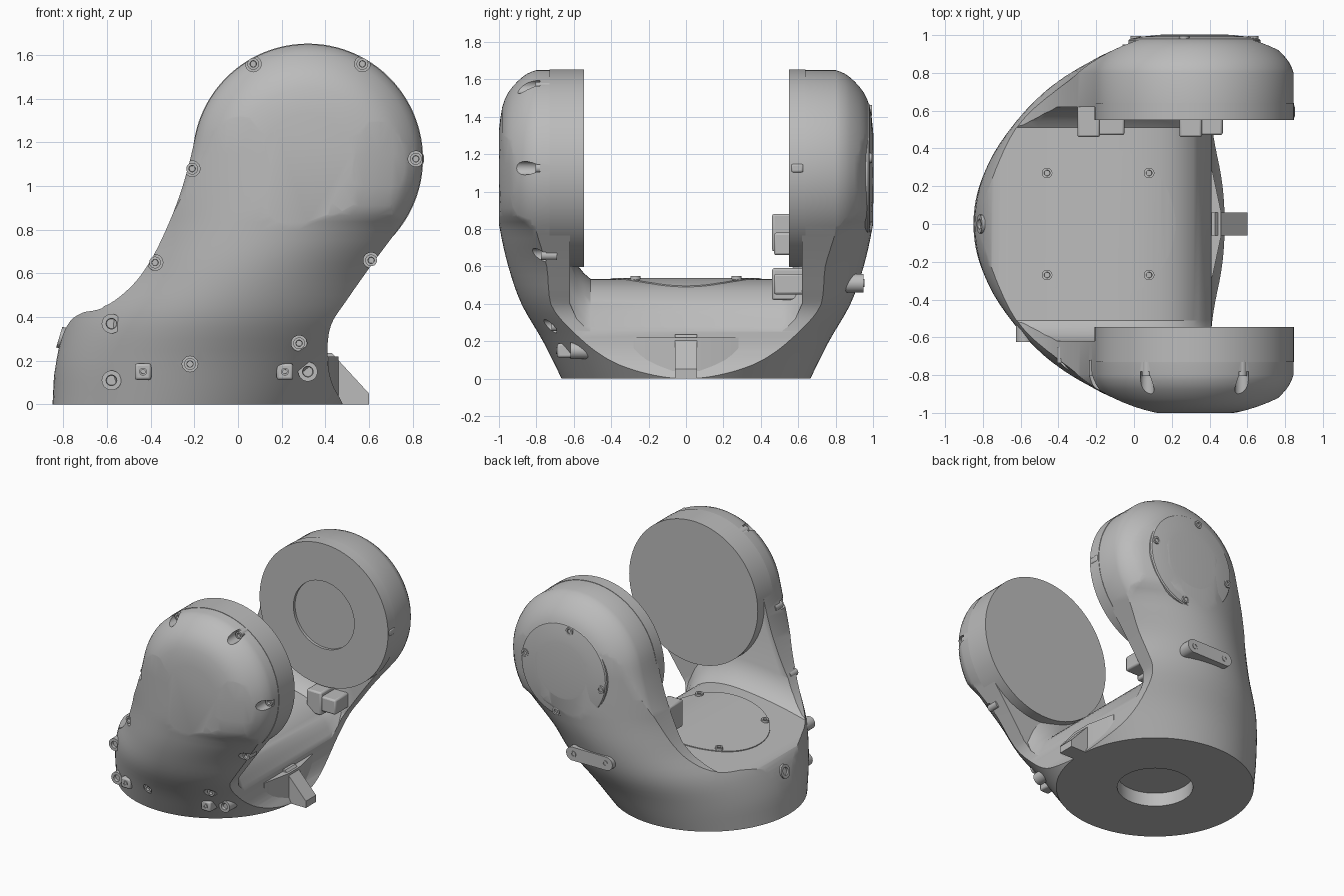
import bpy, bmesh
from math import sin, cos, pi, radians, sqrt
from mathutils import Vector, Matrix

if "Cube" in bpy.data.objects:
    bpy.data.objects.remove(bpy.data.objects["Cube"], do_unlink=True)

grey = bpy.data.materials.new("cast grey")
grey.use_nodes = True
grey.diffuse_color = (0.5, 0.5, 0.5, 1)
grey.node_tree.nodes["Principled BSDF"].inputs["Base Color"].default_value = (0.5, 0.5, 0.5, 1)
parts = []


def loft(name, rings):
    """Skin a stack of equal rings and cap both ends."""
    bm = bmesh.new()
    rows = [[bm.verts.new(p) for p in ring] for ring in rings]
    n = len(rows[0])
    for low, high in zip(rows, rows[1:]):
        for i in range(n):
            j = (i + 1) % n
            bm.faces.new((low[i], low[j], high[j], high[i]))
    bm.faces.new(rows[0][::-1])
    bm.faces.new(rows[-1])
    bmesh.ops.recalc_face_normals(bm, faces=bm.faces)
    mesh = bpy.data.meshes.new(name)
    bm.to_mesh(mesh)
    bm.free()
    obj = bpy.data.objects.new(name, mesh)
    bpy.context.collection.objects.link(obj)
    parts.append(obj)
    return obj


def lathe(name, centre, axis, profile, sides=32):
    """Turn (radius, height) pairs about an axis through the centre."""
    turn = Matrix.Translation(centre) @ Vector(axis).to_track_quat("Z", "Y").to_matrix().to_4x4()
    return loft(name, [[turn @ Vector((r * cos(2 * pi * i / sides), r * sin(2 * pi * i / sides), h))
                        for i in range(sides)] for r, h in profile])


def screw(name, centre, axis, r=0.032, height=0.05):
    return lathe(name, centre, axis, [(r, -0.06), (r, height), (r * 0.55, height),
                                      (r * 0.5, height - 0.02)], 18)


def box(name, low, high):
    obj = loft(name, [[(low[0], low[1], z), (high[0], low[1], z), (high[0], high[1], z),
                       (low[0], high[1], z)] for z in (low[2], high[2])])
    bevel = obj.modifiers.new("soft edges", "BEVEL")
    bevel.width, bevel.segments = 0.012, 2
    return obj


def boolean(obj, cutter, operation="DIFFERENCE"):
    mod = obj.modifiers.new("cut", "BOOLEAN")
    mod.object, mod.operation, mod.solver = cutter, operation, "EXACT"
    graph = bpy.context.evaluated_depsgraph_get()
    mesh = bpy.data.meshes.new_from_object(obj.evaluated_get(graph))
    obj.modifiers.clear()
    obj.data = mesh
    parts.remove(cutter)
    bpy.data.objects.remove(cutter, do_unlink=True)


def spline(points, steps=4):
    """Smooth curve through the points."""
    pts = [Vector(p) for p in points]
    pts = [2 * pts[0] - pts[1]] + pts + [2 * pts[-1] - pts[-2]]
    out = []
    for a, b, c, d in zip(pts, pts[1:], pts[2:], pts[3:]):
        for k in range(steps):
            t = k / steps
            out.append(0.5 * (2 * b + (c - a) * t + (2 * a - 5 * b + 4 * c - d) * t ** 2
                              + (3 * b - a - 3 * c + d) * t ** 3))
    return out + [pts[-2]]


# Hull: height, centre x, half length, half width
HULL = [Vector(v) for v in ((0, -0.185, 0.665, 0.665), (0.2, -0.1, 0.735, 0.765),
                            (0.4, 0, 0.78, 0.88), (0.6, 0.1, 0.78, 0.95),
                            (0.8, 0.22, 0.87, 0.995), (1.0, 0.32, 1.0, 1.02),
                            (1.75, 0.32, 1.0, 1.02))]


def hull_y(x, z):
    for a, b in zip(HULL, HULL[1:]):
        if a[0] <= z <= b[0]:
            s = a.lerp(b, (z - a[0]) / (b[0] - a[0]))
            return s[3] * sqrt(max(0, 1 - ((x - s[1]) / s[2]) ** 2))


# Side outline of fork and base
PX, PZ, PR = 0.32, 1.125, 0.525
arc = [Vector((PX + PR * cos(radians(a)), PZ + PR * sin(radians(a)))) for a in range(-36, 169, 4)]
left = spline([arc[-1], (-0.225, 1.1), (-0.27, 0.95), (-0.33, 0.8), (-0.4, 0.66), (-0.48, 0.55),
               (-0.59, 0.46), (-0.7, 0.425), (-0.77, 0.38), (-0.815, 0.28), (-0.84, 0.15),
               (-0.86, 0), (-0.87, -0.1)])
right = spline([(0.5, -0.1), (0.48, 0), (0.43, 0.1), (0.41, 0.22), (0.425, 0.36), (0.5, 0.48),
                (0.62, 0.65), arc[0]])
outline = arc + left[1:] + right[:-1]


def inset(depth):
    """Shrink the arm portion of the outline, leaving the base as it is."""
    ring = []
    for i, p in enumerate(outline):
        t = (outline[(i + 1) % len(outline)] - outline[i - 1]).normalized()
        w = min(1, max(0, (p.y - 0.35) / 0.4))
        w = w * w * (3 - 2 * w)
        ring.append(p + Vector((-t.y, t.x)) * depth * w)
    return ring


# Body: domed outline, trimmed by the hull
dome = spline([(0, 0.8), (0.02, 0.85), (0.06, 0.9), (0.12, 0.95), (0.2, 0.983), (0.32, 1.0)], 2)
levels = [(d, -y) for d, y in reversed(dome)] + [tuple(v) for v in dome]
body = loft("fork_body", [[(p.x, y, p.y) for p in inset(d)] for d, y in levels])
hull = loft("hull_trim", [[(s[1] + s[2] * cos(2 * pi * i / 96), s[3] * sin(2 * pi * i / 96), s[0])
                           for i in range(96)] for s in spline(HULL, 4)])
boolean(body, hull, "INTERSECT")

# Gap between the arms, above the deck
deck = spline([(-1, 0.4), (-0.7, 0.424), (-0.6, 0.446), (-0.4, 0.49), (-0.15, 0.525), (0.05, 0.53),
               (0.22, 0.49), (0.34, 0.39), (0.415, 0.24)])


def deck_ring(y, rise):
    pts = [(p.x, p.y + rise) for p in deck] + [(1.2, 0.23 + rise), (1.2, 1.8), (-1, 1.8)]
    return [(x, y, z) for x, z in pts]


walls = [(0.51, 0), (0.545, 0.03), (0.585, 0.08), (0.62, 0.16)]
gap = loft("gap", [deck_ring(-y, r) for y, r in reversed(walls)] + [deck_ring(y, r) for y, r in walls])
boolean(body, gap)

# Cable opening under the base
boolean(body, lathe("opening", (-0.185, 0, 0), (0, 0, 1), [(0.255, -0.1), (0.255, 0.1)], 64))

# Pocketed screws around the front arm cover
for x, z in ((0.07, 1.56), (0.57, 1.56), (0.815, 1.125), (0.61, 0.66), (0.28, 0.28),
             (-0.22, 0.185), (-0.38, 0.65), (-0.21, 1.08)):
    floor = min(0.78, hull_y(x, z) - 0.03)
    boolean(body, lathe("pocket", (x, -floor, z), (0, -1, 0), [(0.036, 0), (0.036, 0.4)], 20))
    screw("cover_screw", (x, -floor, z), (0, -1, 0), 0.027, 0.025)

# Joint discs inside the arms
lathe("front_joint_disc", (PX, -0.73, PZ), (0, 1, 0), [(0.528, 0), (0.528, 0.185)], 96)
rear_disc = lathe("rear_joint_disc", (PX, 0.64, PZ), (0, -1, 0), [(0.528, 0), (0.528, 0.09)], 96)
boolean(rear_disc, lathe("recess", (PX, 0.57, PZ), (0, -1, 0), [(0.25, 0), (0.25, 0.1)], 64))
box("disc_key", (0.8, 0.56, 1.1), (0.852, 0.63, 1.15))

# Round cover on the rear arm
lathe("rear_cover", (PX, 0, PZ), (0, 1, 0),
      [(0.35, 0.88), (0.35, 0.972), (0.343, 0.98), (0.28, 0.992), (0.18, 1.002)], 72)
for k in range(4):
    a = radians(10 + 90 * k)
    screw("rear_cover_screw", (PX + 0.315 * cos(a), 0.965, PZ + 0.315 * sin(a)), (0, 1, 0), 0.028, 0.03)

# Deck cover following the deck curve
plate = loft("deck_cover", [[(p.x, y, p.y + r) for p, r in
                             [(p, 0.006) for p in deck] + [(p, -0.06) for p in reversed(deck)]]
                            for y in (-0.48, 0.48)])
boolean(plate, lathe("round_trim", (-0.19, 0, 0), (0, 0, 1), [(0.41, 0.1), (0.41, 0.9)], 72), "INTERSECT")
for y in (-0.27, 0.27):
    screw("deck_screw", (-0.46, y, 0.478), (0, 0, 1), 0.028, 0.02)
    screw("deck_screw", (0.08, y, 0.528), (0, 0, 1), 0.028, 0.02)

# Handle bar on the rear of the base
bar_ring = []
for k in range(24):
    a = 2 * pi * (k + 0.5) / 24
    bar_ring.append((0.13 + (0.14 if cos(a) > 0 else -0.14) + 0.05 * cos(a), 0.51 + 0.05 * sin(a)))
loft("rear_bar", [[(x, y, z) for x, z in bar_ring] for y in (0.78, 0.95)])
for x in (0.0, 0.26):
    screw("bar_screw", (x, 0.94, 0.51), (0, 1, 0), 0.022, 0.014)

# Bolts and square lugs on the front of the base
for x, z in ((-0.58, 0.37), (-0.58, 0.11), (0.32, 0.15)):
    screw("base_bolt", (x, -hull_y(x, z), z), (0, -1, 0), 0.045, 0.035)
for x, z in ((-0.435, 0.15), (0.215, 0.15)):
    y = hull_y(x, z)
    box("base_lug", (x - 0.038, -y - 0.035, z - 0.038), (x + 0.038, -y + 0.08, z + 0.038))
    screw("lug_screw", (x, -y - 0.03, z), (0, -1, 0), 0.018, 0.012)

# Port on the left end of the base
screw("side_port", (-0.79, 0, 0.3), (-1, 0, 0.3), 0.05, 0.03)

# Stop brackets beside the rear disc
box("upper_stop_block", (-0.3, 0.46, 0.68), (-0.18, 0.66, 0.88))
box("upper_stop_finger", (-0.2, 0.47, 0.66), (-0.05, 0.6, 0.78))
box("lower_stop_block", (0.24, 0.46, 0.42), (0.36, 0.66, 0.59))
box("lower_stop_finger", (0.34, 0.47, 0.45), (0.47, 0.64, 0.56))

# Tab with flared root
tab = [(0.36, 0), (0.6, 0), (0.6, 0.05), (0.43, 0.235), (0.36, 0.235)]
loft("end_tab", [[(x, y, z) for x, z in tab] for y in (-0.06, 0.06)])
root = [(0.36, -0.3), (0.415, -0.28), (0.46, -0.07), (0.46, 0.07), (0.415, 0.28), (0.36, 0.3)]
loft("tab_root", [[(x, y, z) for x, y in root] for z in (0, 0.22)])

# Colour and shading
bpy.ops.object.select_all(action="DESELECT")
for obj in parts:
    obj.data.materials.clear()
    obj.data.materials.append(grey)
    obj.select_set(True)
bpy.context.view_layer.objects.active = body
bpy.ops.object.shade_smooth_by_angle(angle=radians(28))
